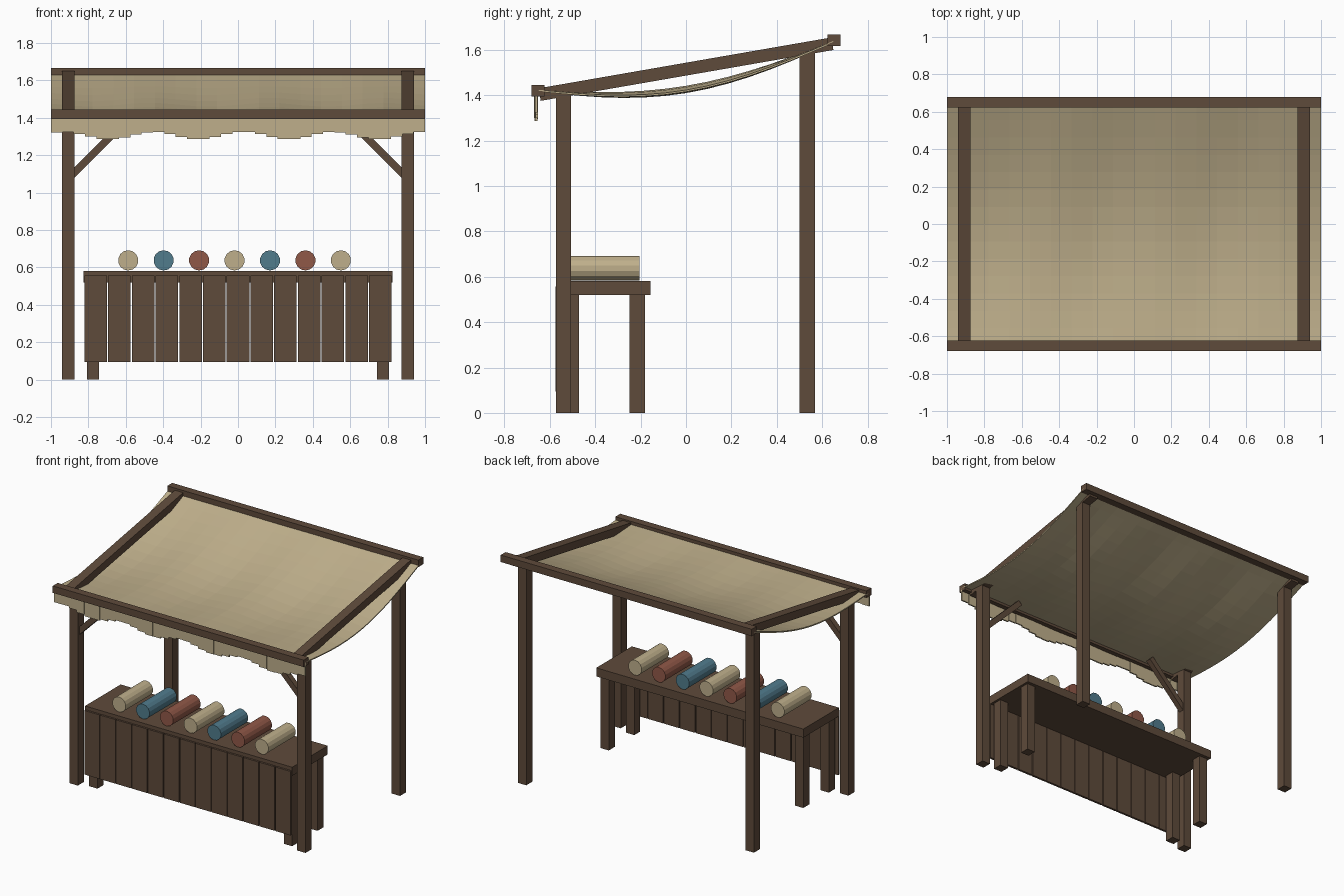
import bpy, bmesh, math
from mathutils import Vector, Matrix

cube = bpy.data.objects.get("Cube")
if cube:
    bpy.data.objects.remove(cube)


def material(name, rgb):
    m = bpy.data.materials.new(name)
    m.use_nodes = True
    m.diffuse_color = (*rgb, 1)
    m.node_tree.nodes["Principled BSDF"].inputs["Base Color"].default_value = (*rgb, 1)
    return m


WOOD = material("brown_wood", (0.113, 0.069, 0.043))
CREAM = material("cream_cloth", (0.52, 0.43, 0.26))
BLUE = material("blue_cloth", (0.082, 0.2, 0.265))
RED = material("red_cloth", (0.28, 0.098, 0.064))


def finish(name, bm, mat):
    bmesh.ops.recalc_face_normals(bm, faces=bm.faces)
    mesh = bpy.data.meshes.new(name)
    bm.to_mesh(mesh)
    bm.free()
    mesh.materials.append(mat)
    ob = bpy.data.objects.new(name, mesh)
    bpy.context.scene.collection.objects.link(ob)
    return ob


def add_box(bm, lo, hi):
    lo, hi = Vector(lo), Vector(hi)
    bmesh.ops.create_cube(bm, size=1, matrix=Matrix.Translation((lo + hi) / 2)
                          @ Matrix.Diagonal((*(hi - lo), 1)))


def box(name, lo, hi, mat=WOOD):
    bm = bmesh.new()
    add_box(bm, lo, hi)
    return finish(name, bm, mat)


def bar(name, a, b, width, height):
    """Beam of rectangular section running from a to b."""
    a, b = Vector(a), Vector(b)
    z = (b - a).normalized()
    side = Vector((1, 0, 0)) if abs(z.x) < 0.1 else Vector((0, 1, 0))
    up = z.cross(side)
    rot = Matrix((side, up, z)).transposed().to_4x4()
    bm = bmesh.new()
    bmesh.ops.create_cube(bm, size=1, matrix=Matrix.Translation((a + b) / 2) @ rot
                          @ Matrix.Diagonal((width, height, (b - a).length, 1)))
    return finish(name, bm, WOOD)


# Frame: posts, sloping rafters and braces on both sides
for s, label in ((1, "left"), (-1, "right")):
    x = 0.907 * s
    for y, top, end in ((-0.54, 1.41, "front"), (0.535, 1.6, "back")):
        box(f"{end}_post_{label}", (x - 0.033, y - 0.034, 0), (x + 0.033, y + 0.034, top))
    bar(f"rafter_{label}", (x, -0.645, 1.403), (x, 0.645, 1.627), 0.066, 0.056)
    bar(f"brace_{label}", (0.9 * s, -0.535, 1.083), (0.59 * s, -0.535, 1.393), 0.04, 0.04)

# Cross beams
box("front_beam", (-1, -0.68, 1.395), (1, -0.624, 1.445))
box("back_beam", (-1, 0.624, 1.617), (1, 0.68, 1.667))

# Sagging canopy with soft ripples
bm = bmesh.new()
bmesh.ops.create_grid(bm, x_segments=18, y_segments=14, size=1)
for v in bm.verts:
    t = (v.co.y + 1) / 2
    sag = math.sin(math.pi * t)
    v.co.y *= 0.65
    v.co.z = 1.42 + 0.215 * t - 0.102 * sag + 0.012 * sag * math.sin(10 * v.co.x)
canopy = finish("canopy", bm, CREAM)
mod = canopy.modifiers.new("thickness", "SOLIDIFY")
mod.thickness = 0.008
mod.offset = 0

# Stepped, scalloped valance
bm = bmesh.new()
count = 33
for i in range(count):
    x0, x1 = -1 + 2 * i / count, -1 + 2 * (i + 1) / count
    phase = math.tau * ((x0 + x1) / 2 - 0.27) / 0.48
    y = -0.661 + 0.003 * math.sin(phase)
    add_box(bm, (x0, y - 0.005, 1.305 - 0.02 * math.cos(phase)), (x1, y + 0.005, 1.42))
finish("valance", bm, CREAM)

# Counter: top, legs and front planks
box("counter_top", (-0.825, -0.562, 0.52), (0.825, -0.157, 0.582))
for s, label in ((1, "left"), (-1, "right")):
    for y, end in ((-0.505, "front"), (-0.215, "back")):
        x = 0.775 * s
        box(f"counter_{end}_leg_{label}", (x - 0.033, y - 0.034, 0), (x + 0.033, y + 0.034, 0.52))
bm = bmesh.new()
for i in range(13):
    x = 0.1268 * (i - 6)
    add_box(bm, (x - 0.0605, -0.576, 0.095), (x + 0.0605, -0.56, 0.556))
finish("counter_planks", bm, WOOD)

# Rolls of cloth lying on the counter
for i in range(7):
    bm = bmesh.new()
    bmesh.ops.create_cone(bm, cap_ends=True, segments=14, radius1=0.054, radius2=0.054, depth=0.31,
                          matrix=Matrix.Translation((-0.587 + 0.1895 * i, -0.36, 0.638))
                          @ Matrix.Rotation(math.pi / 2, 4, "X"))
    finish(f"cloth_roll_{i + 1}", bm, (CREAM, BLUE, RED)[i % 3])
